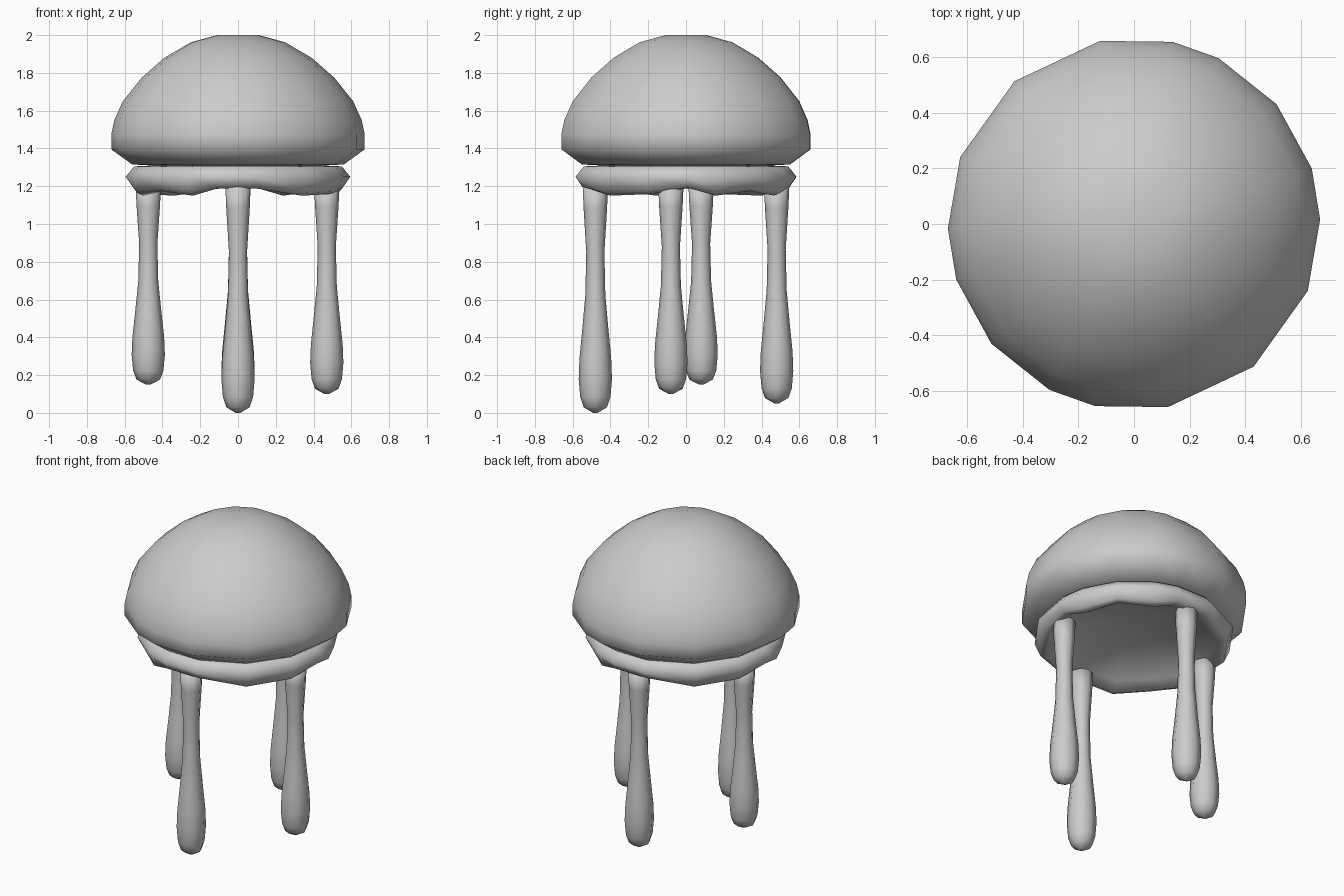
import bpy, bmesh, math

if "Cube" in bpy.data.objects:
    bpy.data.objects.remove(bpy.data.objects["Cube"])

# Uneven 16-sided outline, repeated every half turn
HALF = [1.5, 17.4, 40, 63, 78, 100.5, 130, 159]
ANGLES = HALF + [a + 180 for a in HALF]


def finish(bm, name):
    bmesh.ops.remove_doubles(bm, verts=bm.verts, dist=1e-5)
    bmesh.ops.recalc_face_normals(bm, faces=bm.faces)
    for f in bm.faces:
        f.smooth = True
    mesh = bpy.data.meshes.new(name)
    bm.to_mesh(mesh)
    bm.free()
    ob = bpy.data.objects.new(name, mesh)
    bpy.context.collection.objects.link(ob)
    return ob


def loft(name, rings):
    """Skin a list of rings and cap both ends."""
    bm = bmesh.new()
    loops = [[bm.verts.new(p) for p in ring] for ring in rings]
    n = len(loops[0])
    for a, b in zip(loops, loops[1:]):
        for i in range(n):
            j = (i + 1) % n
            bm.faces.new((a[i], a[j], b[j], b[i]))
    bm.faces.new(loops[0])
    bm.faces.new(loops[-1])
    return finish(bm, name)


def circle(r, z, angles, cx=0, cy=0):
    return [(cx + r * math.cos(math.radians(a)),
             cy + r * math.sin(math.radians(a)), z) for a in angles]


# Bell: dome with an undercut lip
bell = [(0.11, 2.0), (0.25, 1.962), (0.39, 1.88), (0.51, 1.775),
        (0.61, 1.65), (0.655, 1.55), (0.671, 1.475), (0.671, 1.395),
        (0.56, 1.315), (0.45, 1.31)]
loft("bell", [circle(r, z, ANGLES) for r, z in bell])

# Frill: skirt under the bell with a wavy edge and a shallow hollow underside
drop = [0.0, 1.0, 0.4, 1.0, 0.05, 0.05, 1.0, 0.8] * 2
frill = [(0.45, 1.31, 0), (0.55, 1.305, 0), (0.595, 1.25, 0),
         (0.56, 1.2, 0.035), (0.525, 1.19, 0.04), (0.46, 1.22, 0.02),
         (0.30, 1.27, 0), (0.10, 1.295, 0)]
rings = []
for r, z, wave in frill:
    rings.append([(x, y, h - wave * d)
                  for (x, y, h), d in zip(circle(r, z, ANGLES), drop)])
loft("frill", rings)

# Tentacles: slim neck swelling to a rounded club end
TOP = 1.2
club = [(0.067, 0.0), (0.062, 0.1), (0.048, 0.29), (0.053, 0.48),
        (0.069, 0.63), (0.084, 0.76), (0.088, 0.85), (0.080, 0.93),
        (0.062, 0.975), (0.012, 1.0)]
octagon = [45 * i for i in range(8)]
for name, x, y, bottom in [("front_tentacle", 0, -0.48, 0.0),
                           ("back_tentacle", 0, 0.48, 0.05),
                           ("right_tentacle", 0.47, -0.08, 0.10),
                           ("left_tentacle", -0.475, 0.08, 0.15)]:
    loft(name, [circle(r, TOP - t * (TOP - bottom), octagon, x, y)
                for r, t in club])
